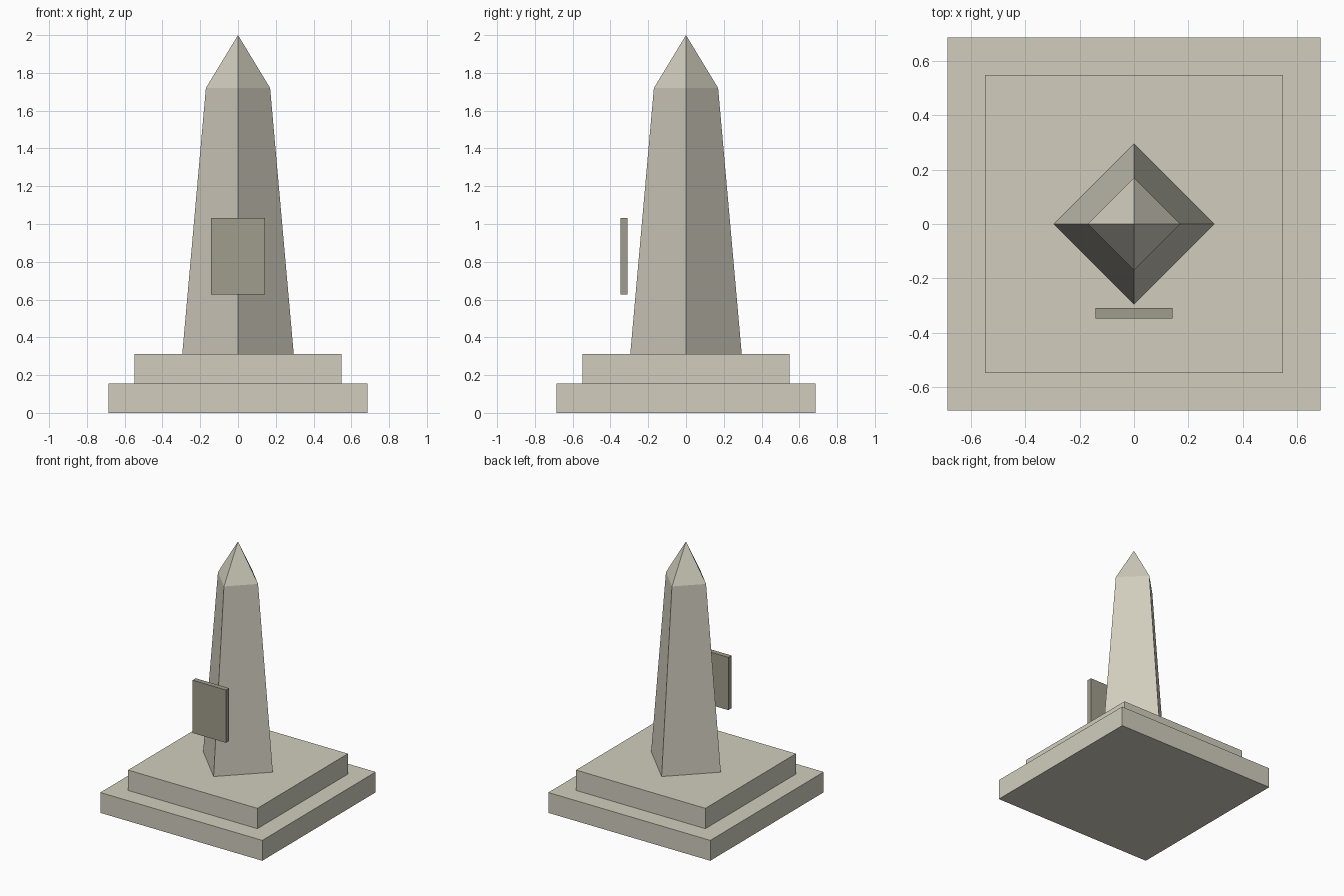
import bpy
import bmesh
from math import pi

cube = bpy.data.objects.get("Cube")
if cube:
    bpy.data.objects.remove(cube, do_unlink=True)


def make_material(name, rgb):
    mat = bpy.data.materials.new(name)
    mat.use_nodes = True
    colour = (*rgb, 1)
    mat.diffuse_color = colour
    mat.node_tree.nodes["Principled BSDF"].inputs["Base Color"].default_value = colour
    return mat


stone = make_material("pale stone", (0.638, 0.610, 0.515))
dark_stone = make_material("dark stone", (0.352, 0.332, 0.266))


def finish(name, bm, mat):
    bmesh.ops.recalc_face_normals(bm, faces=bm.faces)
    mesh = bpy.data.meshes.new(name)
    bm.to_mesh(mesh)
    bm.free()
    mesh.materials.append(mat)
    obj = bpy.data.objects.new(name, mesh)
    bpy.context.collection.objects.link(obj)
    return obj


def box(name, size, centre, mat):
    bm = bmesh.new()
    bmesh.ops.create_cube(bm, size=1)
    bmesh.ops.scale(bm, vec=size, verts=bm.verts)
    bmesh.ops.translate(bm, vec=centre, verts=bm.verts)
    return finish(name, bm, mat)


def four_sided(name, r_bottom, r_top, z0, z1, mat):
    """Tapered square block with its corners on the x and y axes."""
    bm = bmesh.new()
    bmesh.ops.create_cone(bm, cap_ends=True, segments=4, radius1=r_bottom,
                          radius2=r_top, depth=z1 - z0)
    # Put one corner exactly on the x axis
    corner = max(bm.verts, key=lambda v: v.co.x)
    if abs(corner.co.y) > 0.01:
        from mathutils import Matrix
        bmesh.ops.rotate(bm, verts=bm.verts, matrix=Matrix.Rotation(pi / 4, 3, 'Z'))
    bmesh.ops.remove_doubles(bm, verts=bm.verts, dist=1e-5)
    bmesh.ops.translate(bm, vec=(0, 0, (z0 + z1) / 2), verts=bm.verts)
    return finish(name, bm, mat)


# Stepped plinth
STEP = 0.156
for i, (name, width) in enumerate((("lower_step", 1.372), ("upper_step", 1.096))):
    box(name, (width, width, STEP), (0, 0, STEP * (i + 0.5)), stone)

# Obelisk shaft, turned a quarter corner, with a pointed cap
four_sided("shaft", 0.295, 0.17, 2 * STEP, 1.72, stone)
four_sided("pointed_cap", 0.17, 0, 1.72, 2, stone)

# Plaque standing in front of the shaft
box("plaque", (0.284, 0.038, 0.404), (0, -0.328, 0.83), dark_stone)
